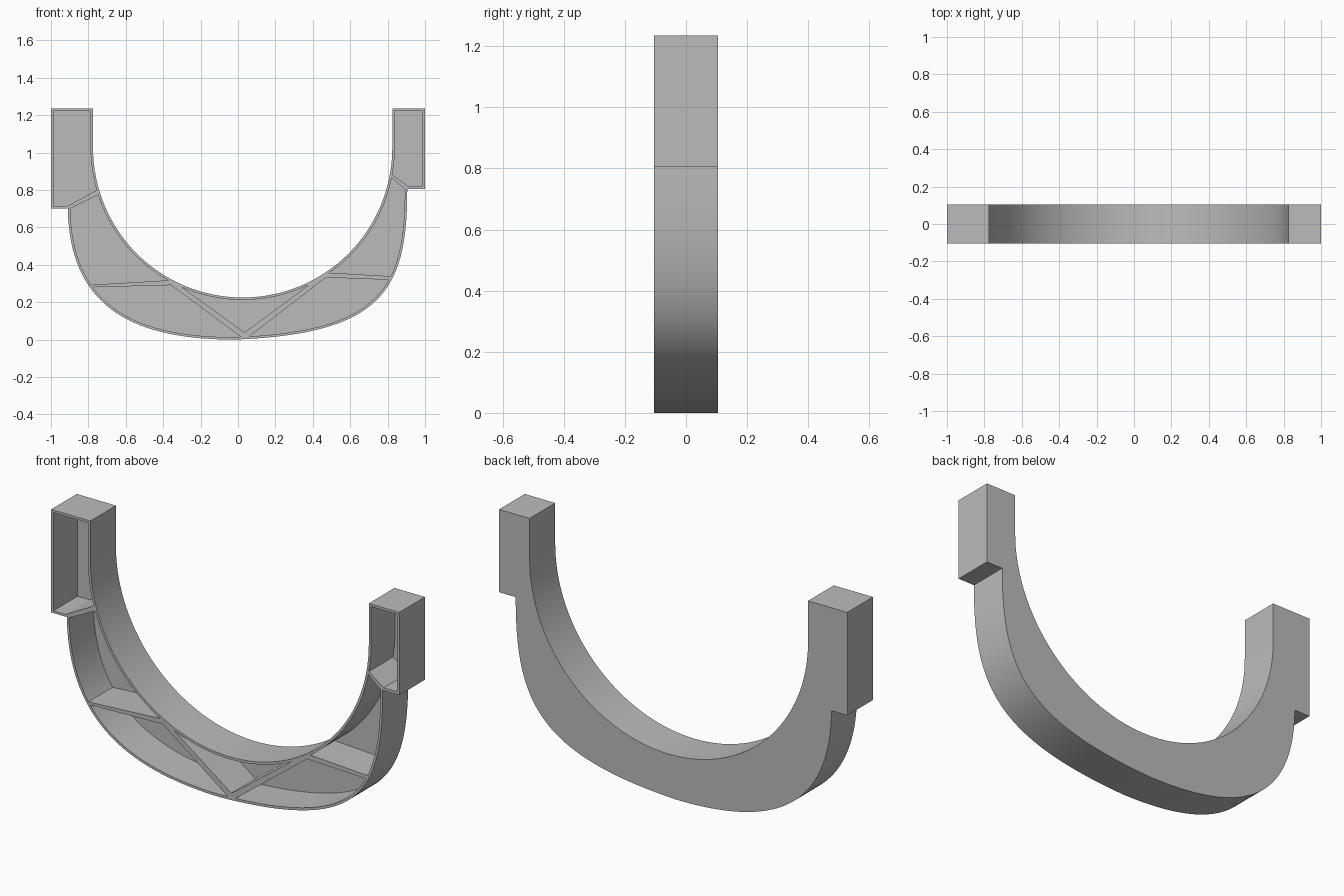
import bpy, bmesh, math
from mathutils import Vector

if "Cube" in bpy.data.objects:
    bpy.data.objects.remove(bpy.data.objects["Cube"])

FRONT, BACK, FLOOR = -0.105, 0.105, 0.093   # depth of rim, back and pocket floors
WALL = 0.013
TOP = 1.235
CENTRE, RADIUS = Vector((0.025, 1.025)), 0.8


def bezier(a, b, c, d, n):
    """Points and inward-offset points along a cubic."""
    a, b, c, d = map(Vector, (a, b, c, d))
    pts, inset = [], []
    for i in range(n + 1):
        t = i / n
        u = 1 - t
        p = a * u**3 + b * 3 * u * u * t + c * 3 * u * t * t + d * t**3
        g = ((b - a) * u * u + (c - b) * 2 * u * t + (d - c) * t * t).normalized()
        pts.append(p)
        inset.append(p + Vector((-g.y, g.x)) * WALL)
    return pts, inset


def arc(r, n):
    """Lower half circle, left to right."""
    return [CENTRE + r * Vector((-math.cos(math.pi * i / n), -math.sin(math.pi * i / n)))
            for i in range(n + 1)]


def span(path, p, q):
    """Stretch of a path between the points nearest p and q."""
    def near(v):
        return min(range(len(path)), key=lambda k: (path[k] - Vector(v)).length)
    i, j = near(p), near(q)
    part = path[min(i, j):max(i, j) + 1]
    part = part[:-1:5] + part[-1:]
    return part if i <= j else part[::-1]


# Outer belly and inner saddle curves
left, left_in = bezier((-0.91, 0.70), (-0.90, 0.20), (-0.60, 0), (-0.02, 0), 200)
right, right_in = bezier((-0.02, 0), (0.78, 0.03), (0.905, 0.27), (0.905, 0.805), 200)
belly = left_in + right_in[1:]
saddle = arc(RADIUS + WALL, 300)
saddle = [Vector((-0.788, TOP - WALL))] + saddle + [Vector((0.838, TOP - WALL))]

outline = ([(-1, TOP), (-1, 0.70)] + left[::5] + right[5::5]
           + [(1, 0.805), (1, TOP), (0.825, TOP)] + arc(RADIUS, 64)[::-1] + [(-0.775, TOP)])

# Pockets between the ribs
pockets = [
    # left end block
    span(saddle, (-0.788, 1.222), (-0.757, 0.798))
    + [(-0.917, 0.712), (-0.987, 0.712), (-0.987, 1.222)],
    # left upper and lower bays
    span(saddle, (-0.752, 0.777), (-0.378, 0.312)) + span(belly, (-0.79, 0.293), (-0.902, 0.70)),
    span(belly, (-0.785, 0.273), (0.013, 0.015)) + [(-0.358, 0.291)],
    # centre bay
    span(saddle, (-0.303, 0.275), (0.386, 0.286)) + [(0.035, 0.038)],
    # right lower and upper bays
    span(belly, (0.056, 0.015), (0.811, 0.316)) + [(0.47, 0.332)],
    span(saddle, (0.49, 0.353), (0.822, 0.862)) + span(belly, (0.895, 0.805), (0.82, 0.337)),
    # right end block
    span(saddle, (0.83, 0.877), (0.838, 1.222))
    + [(0.987, 1.222), (0.987, 0.82), (0.91, 0.82)],
]

bm = bmesh.new()


def ring(points, y):
    return [bm.verts.new((p[0], y, p[1])) for p in points]


def sweep(points, y0, y1):
    """Side walls from y0 to y1, closed at y1; returns the open rim edges."""
    a, b = ring(points, y0), ring(points, y1)
    for i in range(len(a)):
        j = (i + 1) % len(a)
        bm.faces.new((a[i], a[j], b[j], b[i]))
    bm.faces.new(b)
    return [bm.edges.get((a[i], a[i - 1])) for i in range(len(a))]


# Body shell, pockets, then the front rim joining them
rim = sweep(outline, FRONT, BACK)
for pocket in pockets:
    rim += sweep(pocket, FRONT, FLOOR)
bmesh.ops.triangle_fill(bm, edges=rim, use_beauty=True, normal=(0, -1, 0))
bmesh.ops.recalc_face_normals(bm, faces=bm.faces)

mesh = bpy.data.meshes.new("ribbed_cradle")
bm.to_mesh(mesh)
bm.free()
grey = bpy.data.materials.new("grey")
grey.diffuse_color = (0.5, 0.5, 0.5, 1)
grey.use_nodes = True
grey.node_tree.nodes["Principled BSDF"].inputs["Base Color"].default_value = grey.diffuse_color
mesh.materials.append(grey)
cradle = bpy.data.objects.new("ribbed_cradle", mesh)
bpy.context.collection.objects.link(cradle)
bpy.context.view_layer.objects.active = cradle
cradle.select_set(True)
bpy.ops.object.shade_smooth_by_angle(angle=math.radians(25))
